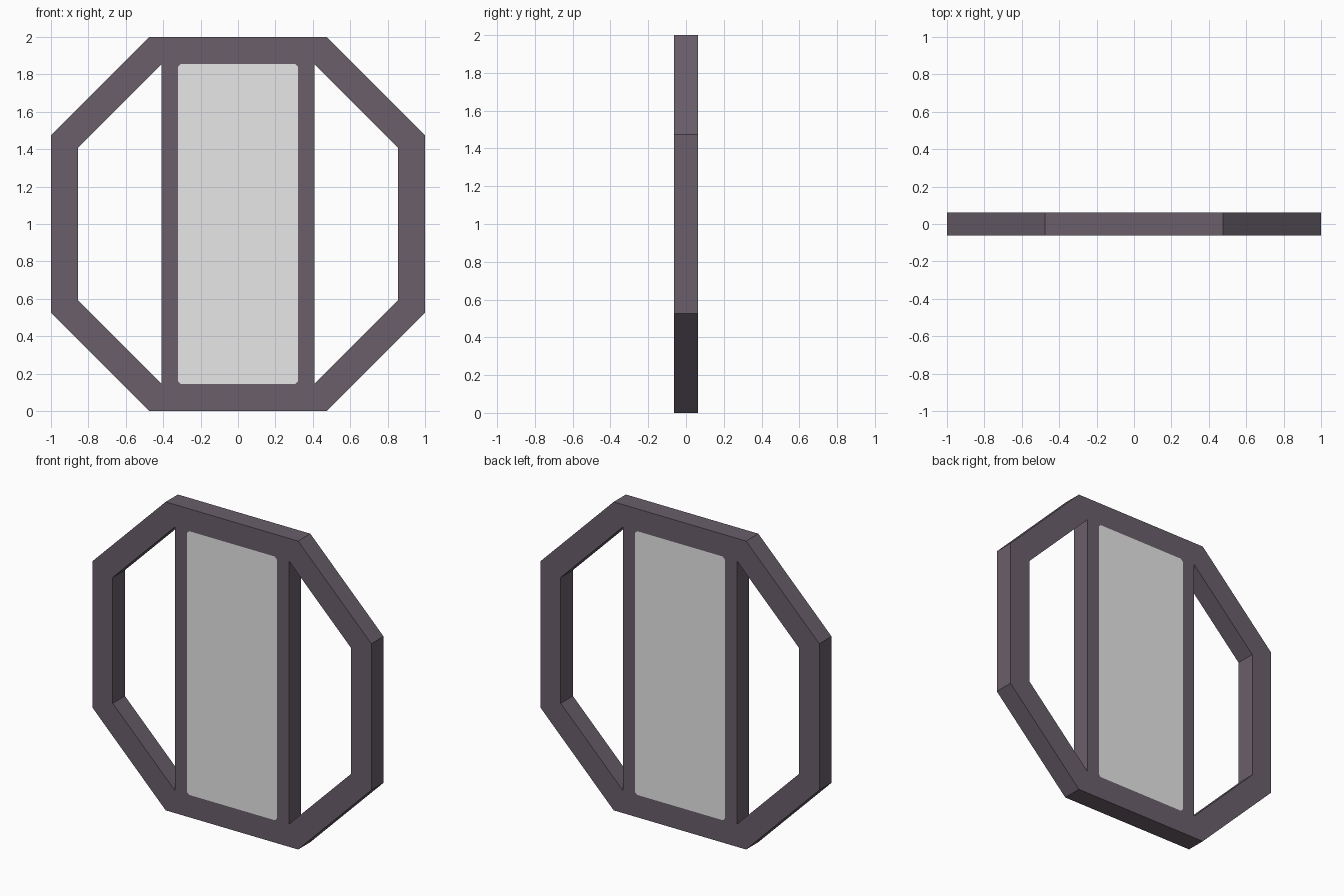
import bpy, bmesh
from mathutils import Vector

if "Cube" in bpy.data.objects:
    bpy.data.objects.remove(bpy.data.objects["Cube"])

HALF_DEPTH = 0.0625
MID = 1.0                      # height of the centre


def material(name, rgb):
    m = bpy.data.materials.new(name)
    m.diffuse_color = (*rgb, 1)
    m.use_nodes = True
    m.node_tree.nodes["Principled BSDF"].inputs["Base Color"].default_value = m.diffuse_color
    return m


def octagon(r, c):
    """Octagon of half width r whose flat sides have half length c."""
    return [(c, r), (r, c), (r, -c), (c, -r), (-c, -r), (-r, -c), (-r, c), (-c, r)]


OUT = octagon(1.0, 0.475)
INN = octagon(0.855, 0.408)
PX, PZ, CH = 0.322, 0.855, 0.015   # panel half size and corner chamfer

bm = bmesh.new()


def face(points, mat):
    f = bm.faces.new([bm.verts.new((x, -HALF_DEPTH, z + MID)) for x, z in points])
    f.material_index = mat


# octagonal rim, with the top and bottom pieces also meeting the panel corners
for i in range(8):
    j = (i + 1) % 8
    pts = [OUT[i], OUT[j], INN[j]]
    if i in (3, 7):
        s = 1 if i == 7 else -1
        pts += [(-s * (PX - CH), s * PZ), (s * (PX - CH), s * PZ)]
    pts.append(INN[i])
    face(pts, 0)

# upright bars beside the panel
for s in (1, -1):
    bar = [(0.408, PZ), (0.408, -PZ), (PX - CH, -PZ), (PX, -PZ + CH),
           (PX, PZ - CH), (PX - CH, PZ)]
    bar = [(s * x, z) for x, z in bar]
    face(bar if s > 0 else bar[::-1], 0)

# flush centre panel with clipped corners
face([(PX - CH, PZ), (PX, PZ - CH), (PX, -PZ + CH), (PX - CH, -PZ),
      (-PX + CH, -PZ), (-PX, -PZ + CH), (-PX, PZ - CH), (-PX + CH, PZ)], 1)

# weld, then give the whole outline its thickness
bmesh.ops.remove_doubles(bm, verts=bm.verts[:], dist=1e-4)
front = bm.faces[:]
res = bmesh.ops.extrude_face_region(bm, geom=front, use_keep_orig=True)
moved = [g for g in res["geom"] if isinstance(g, bmesh.types.BMVert)]
bmesh.ops.translate(bm, verts=moved, vec=Vector((0, 2 * HALF_DEPTH, 0)))
bmesh.ops.recalc_face_normals(bm, faces=bm.faces[:])
for f in bm.faces:                 # edge walls belong to the frame
    if abs(f.normal.y) < 0.5:
        f.material_index = 0

mesh = bpy.data.meshes.new("octagon_window")
bm.to_mesh(mesh)
bm.free()
mesh.materials.append(material("dark purple grey frame", (0.144, 0.114, 0.147)))
mesh.materials.append(material("light grey panel", (0.8, 0.8, 0.8)))
obj = bpy.data.objects.new("octagon_window", mesh)
bpy.context.collection.objects.link(obj)
